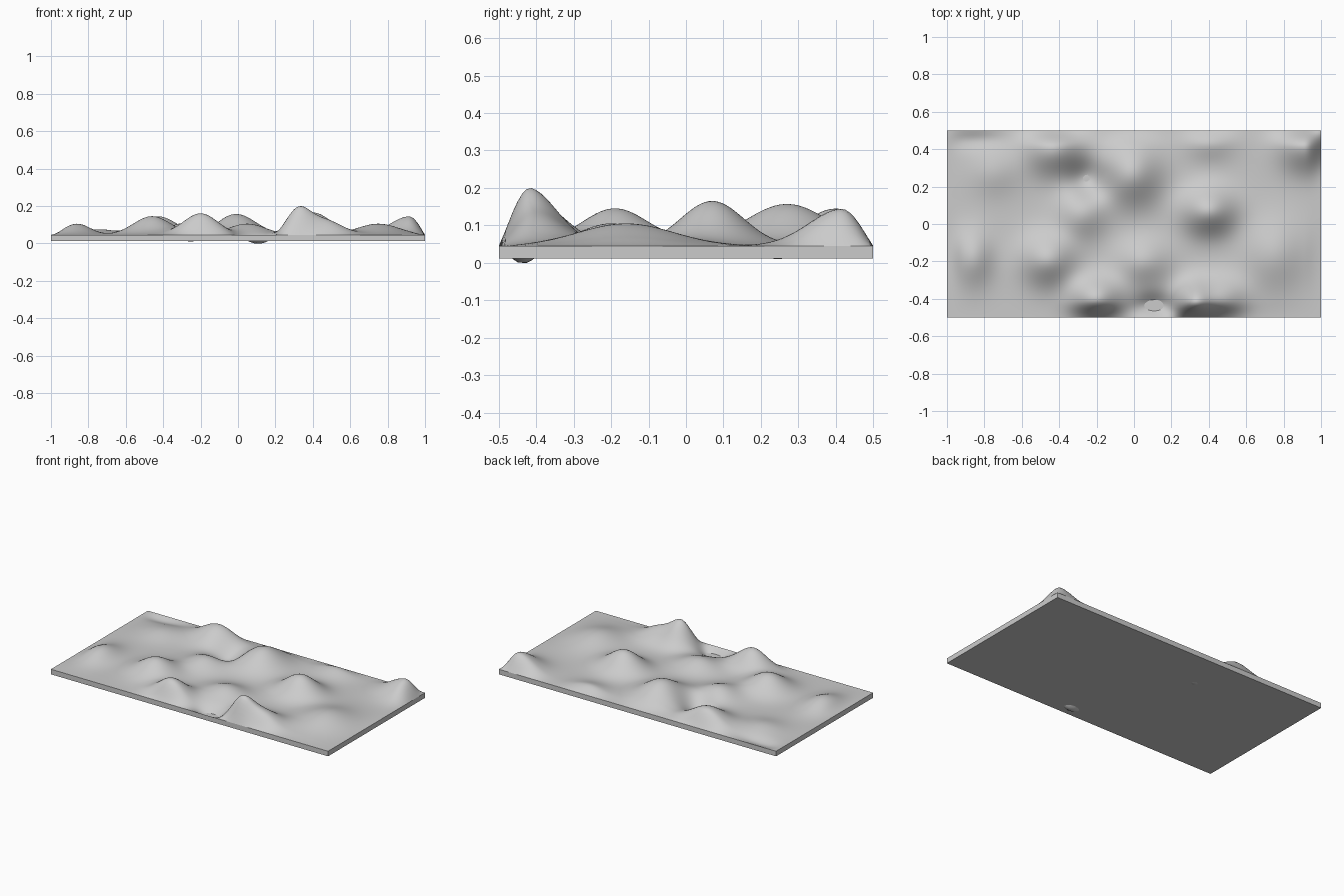
import bpy, bmesh
from math import exp

cube = bpy.data.objects.get("Cube")
if cube:
    bpy.data.objects.remove(cube, do_unlink=True)

HALF_X, HALF_Y = 1.0, 0.5
BOTTOM, RIM = 0.012, 0.045

stone = bpy.data.materials.new("plain grey")
stone.use_nodes = True
grey = (0.6, 0.6, 0.6, 1)
stone.diffuse_color = grey
stone.node_tree.nodes["Principled BSDF"].inputs["Base Color"].default_value = grey

# Hills and hollows: x, y, height, spread in x, spread in y
BUMPS = [
    (0.32, -0.43, 0.13, 0.09, 0.11),
    (0.46, -0.40, 0.08, 0.13, 0.11),
    (-0.20, -0.40, 0.115, 0.13, 0.11),
    (0.92, 0.42, 0.10, 0.15, 0.13),
    (0.40, 0.07, 0.12, 0.14, 0.12),
    (-0.01, 0.27, 0.112, 0.15, 0.16),
    (-0.46, -0.19, 0.10, 0.14, 0.13),
    (-0.43, 0.40, 0.10, 0.15, 0.13),
    (-0.28, 0.06, 0.065, 0.13, 0.13),
    (0.05, -0.20, 0.06, 0.14, 0.12),
    (0.75, -0.16, 0.06, 0.16, 0.18),
    (-0.86, -0.18, 0.06, 0.10, 0.14),
    (-0.75, 0.28, 0.03, 0.13, 0.12),
    (0.40, 0.44, 0.035, 0.13, 0.10),
    (0.11, -0.45, -0.056, 0.10, 0.07),
    (-0.25, 0.24, -0.058, 0.10, 0.10),
    (-0.85, 0.46, -0.02, 0.15, 0.06),
]


def fade(distance):
    # Pull the land down to the rim near the border
    t = max(0, 1 - distance / 0.09)
    return 1 - t * t


def height(x, y):
    land = sum(h * exp(-((x - cx) / sx) ** 2 - ((y - cy) / sy) ** 2)
               for cx, cy, h, sx, sy in BUMPS)
    return max(0, RIM + land * fade(HALF_X - abs(x)) * fade(HALF_Y - abs(y)))


def make_object(name, bm):
    mesh = bpy.data.meshes.new(name)
    bm.to_mesh(mesh)
    bm.free()
    mesh.materials.append(stone)
    obj = bpy.data.objects.new(name, mesh)
    bpy.context.collection.objects.link(obj)
    return obj


# Rolling ground surface
bm = bmesh.new()
bmesh.ops.create_grid(bm, x_segments=160, y_segments=80, size=1)
for v in bm.verts:
    v.co.y *= HALF_Y
    v.co.z = height(v.co.x, v.co.y)
for f in bm.faces:
    f.smooth = True
make_object("terrain_surface", bm)

# Open tray: flat underside and four straight sides
bm = bmesh.new()
bmesh.ops.create_cube(bm, size=2)
for v in bm.verts:
    v.co.y *= HALF_Y
    v.co.z = RIM if v.co.z > 0 else BOTTOM
bm.normal_update()
lid = [f for f in bm.faces if f.normal.z > 0.5]
bmesh.ops.delete(bm, geom=lid, context='FACES_ONLY')
make_object("base_tray", bm)
